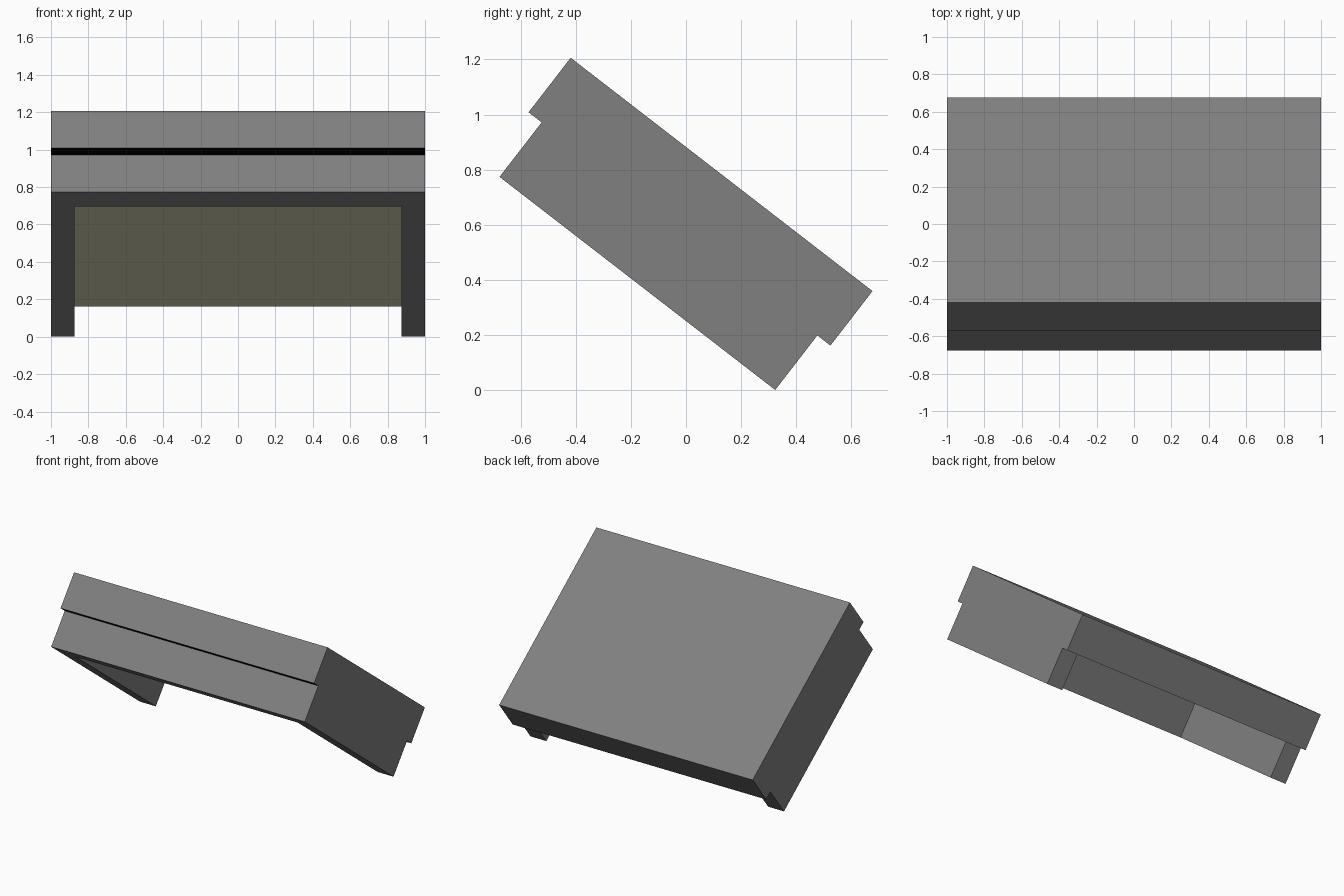
import bpy, bmesh, math
from mathutils import Matrix, Vector

if "Cube" in bpy.data.objects:
    bpy.data.objects.remove(bpy.data.objects["Cube"])

# Slope frame: local y runs down the slope, local z is perpendicular to it
SLOPE = math.radians(37.7)
PLACE = Matrix.Translation((0, -0.677, 1.265 * math.sin(SLOPE))) @ Matrix.Rotation(-SLOPE, 4, 'X')
LENGTH = 1.265
DEPTH = 0.25
LIP = 0.06
WALL = 0.125


def material(name, rgb):
    m = bpy.data.materials.new(name)
    m.diffuse_color = (*rgb, 1)
    m.use_nodes = True
    m.node_tree.nodes["Principled BSDF"].inputs["Base Color"].default_value = m.diffuse_color
    return m


grey = material("mid grey", (0.216, 0.216, 0.216))
olive = material("pale olive", (0.61, 0.61, 0.42))
black = material("black", (0.0, 0.0, 0.0))


def finish(name, bm, mats):
    bmesh.ops.recalc_face_normals(bm, faces=bm.faces)
    bm.transform(PLACE)
    me = bpy.data.meshes.new(name)
    bm.to_mesh(me)
    bm.free()
    for m in mats:
        me.materials.append(m)
    ob = bpy.data.objects.new(name, me)
    bpy.context.collection.objects.link(ob)
    return ob


# Lower frame: U-shaped outline, open at the low end
a, b = 1.0, 1.0 - WALL
outline = [(-a, 0), (a, 0), (a, LENGTH), (b, LENGTH),
           (b, WALL), (-b, WALL), (-b, LENGTH), (-a, LENGTH)]
bm = bmesh.new()
base = bm.faces.new([bm.verts.new((x, y, 0)) for x, y in outline])
ext = bmesh.ops.extrude_face_region(bm, geom=[base])
bmesh.ops.translate(bm, vec=(0, 0, DEPTH),
                    verts=[v for v in ext["geom"] if isinstance(v, bmesh.types.BMVert)])
finish("lower_frame", bm, [grey])

# Upper slab: overhangs both ends, underside split at the front lip
bm = bmesh.new()
bmesh.ops.create_cube(bm, size=1)
bmesh.ops.scale(bm, vec=(2, LENGTH + 2 * LIP, DEPTH), verts=bm.verts)
bmesh.ops.translate(bm, vec=(0, LENGTH / 2, DEPTH * 1.5), verts=bm.verts)
bmesh.ops.bisect_plane(bm, geom=bm.verts[:] + bm.edges[:] + bm.faces[:],
                       plane_co=(0, WALL / 2, 0), plane_no=(0, 1, 0))
bm.normal_update()
for f in bm.faces:
    if f.normal.z < -0.5:
        f.material_index = 1 if f.calc_center_median().y > WALL / 2 else 2
finish("upper_slab", bm, [grey, olive, black])
